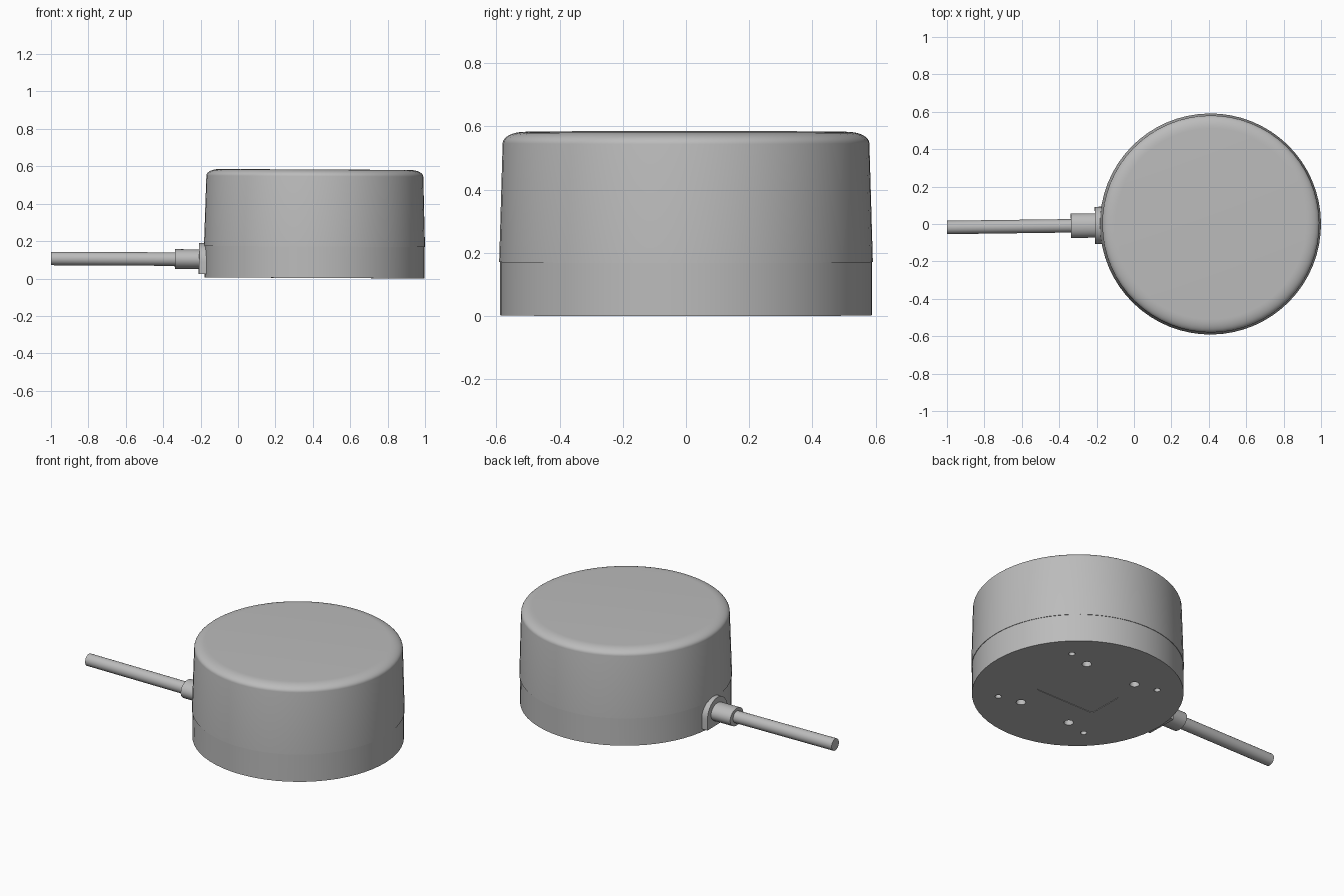
import bpy, bmesh
from math import pi, sin, cos, radians
from mathutils import Matrix, Euler

old = bpy.data.objects.get("Cube")
if old:
    bpy.data.objects.remove(old, do_unlink=True)

grey = bpy.data.materials.new("plain grey")
grey.use_nodes = True
grey.diffuse_color = (0.5, 0.5, 0.5, 1)
grey.node_tree.nodes["Principled BSDF"].inputs["Base Color"].default_value = (0.5, 0.5, 0.5, 1)

# Slight lean and turn of the whole device about the housing axis
PLACE = Matrix.Translation((0.408, 0, 0.003)) @ Euler((0, 0.005, 0.013)).to_matrix().to_4x4()
CABLE_Z = 0.097


def make(name, bm):
    bmesh.ops.recalc_face_normals(bm, faces=bm.faces[:])
    mesh = bpy.data.meshes.new(name)
    bm.to_mesh(mesh)
    bm.free()
    mesh.materials.append(grey)
    obj = bpy.data.objects.new(name, mesh)
    obj.matrix_world = PLACE
    bpy.context.collection.objects.link(obj)
    return obj


def smooth(obj):
    bpy.ops.object.select_all(action='DESELECT')
    obj.select_set(True)
    bpy.context.view_layer.objects.active = obj
    bpy.ops.object.shade_smooth_by_angle(angle=radians(30))


def ring(bm, pts):
    return [bm.verts.new(p) for p in pts]


def loft(bm, rings):
    """Closed solid through matching rings of points."""
    loops = [ring(bm, r) for r in rings]
    n = len(loops[0])
    for a, b in zip(loops, loops[1:]):
        for i in range(n):
            j = (i + 1) % n
            bm.faces.new((a[i], a[j], b[j], b[i]))
    bm.faces.new(loops[0])
    bm.faces.new(loops[-1])


def circle(r, z, n=64, cx=0, cy=0):
    return [(cx + r * cos(2 * pi * i / n), cy + r * sin(2 * pi * i / n), z) for i in range(n)]


def oval(x, ry, rz, n=32):
    return [(x, ry * cos(2 * pi * i / n), CABLE_Z + rz * sin(2 * pi * i / n)) for i in range(n)]


# Base ring of the housing
bm = bmesh.new()
loft(bm, [circle(0.588, 0), circle(0.588, 0.168)])
base = make("housing_base", bm)

# Cutter: four mounting holes, four small screw holes and a label recess
bm = bmesh.new()
for sx in (-1, 1):
    for sy in (-1, 1):
        for x, y, r, depth in ((0.175, 0.28, 0.027, 0.08), (0.313, 0.313, 0.018, 0.03)):
            loft(bm, [circle(r, z, 20, sx * x, sy * y) for z in (-0.02, depth)])
corners = []
for sx, sy, start in ((1, 1, 0), (-1, 1, 90), (-1, -1, 180), (1, -1, 270)):
    for k in range(4):
        a = radians(start + 30 * k)
        corners.append((sx * 0.187 + 0.018 * cos(a), sy * 0.097 + 0.018 * sin(a)))
loft(bm, [[(x, y, z) for x, y in corners] for z in (-0.02, 0.003)])
cutter = make("underside_cutter", bm)
cutter.hide_render = True
cut = base.modifiers.new("underside_cuts", 'BOOLEAN')
cut.operation = 'DIFFERENCE'
cut.solver = 'EXACT'
cut.object = cutter
bpy.context.view_layer.update()
bpy.context.view_layer.objects.active = base
bpy.ops.object.modifier_apply(modifier=cut.name)
bpy.data.objects.remove(cutter, do_unlink=True)
smooth(base)

# Tapered cover with a rounded top edge, slightly overhanging the base
bm = bmesh.new()
rings = [circle(0.591, 0.168)]
for k in range(9):
    a = k * pi / 16
    rings.append(circle(0.51 + 0.07 * cos(a), 0.544 + 0.036 * sin(a)))
loft(bm, rings)
smooth(make("housing_cover", bm))

# Arched flange where the cable leaves the housing
bm = bmesh.new()
arch = [(0.1, 0.018)]
arch += [(0.1 * cos(pi * k / 20), 0.083 + 0.1 * sin(pi * k / 20)) for k in range(21)]
arch.append((-0.1, 0.018))
loft(bm, [[(x, y, z) for y, z in arch] for x in (-0.55, -0.617)])
smooth(make("cable_flange", bm))

# Strain relief sleeve
bm = bmesh.new()
loft(bm, [oval(-0.6, 0.065, 0.053), oval(-0.746, 0.065, 0.053)])
smooth(make("cable_sleeve", bm))

# Cable
bm = bmesh.new()
loft(bm, [oval(-0.73, 0.036, 0.036, 20), oval(-1.408, 0.036, 0.036, 20)])
smooth(make("cable", bm))
